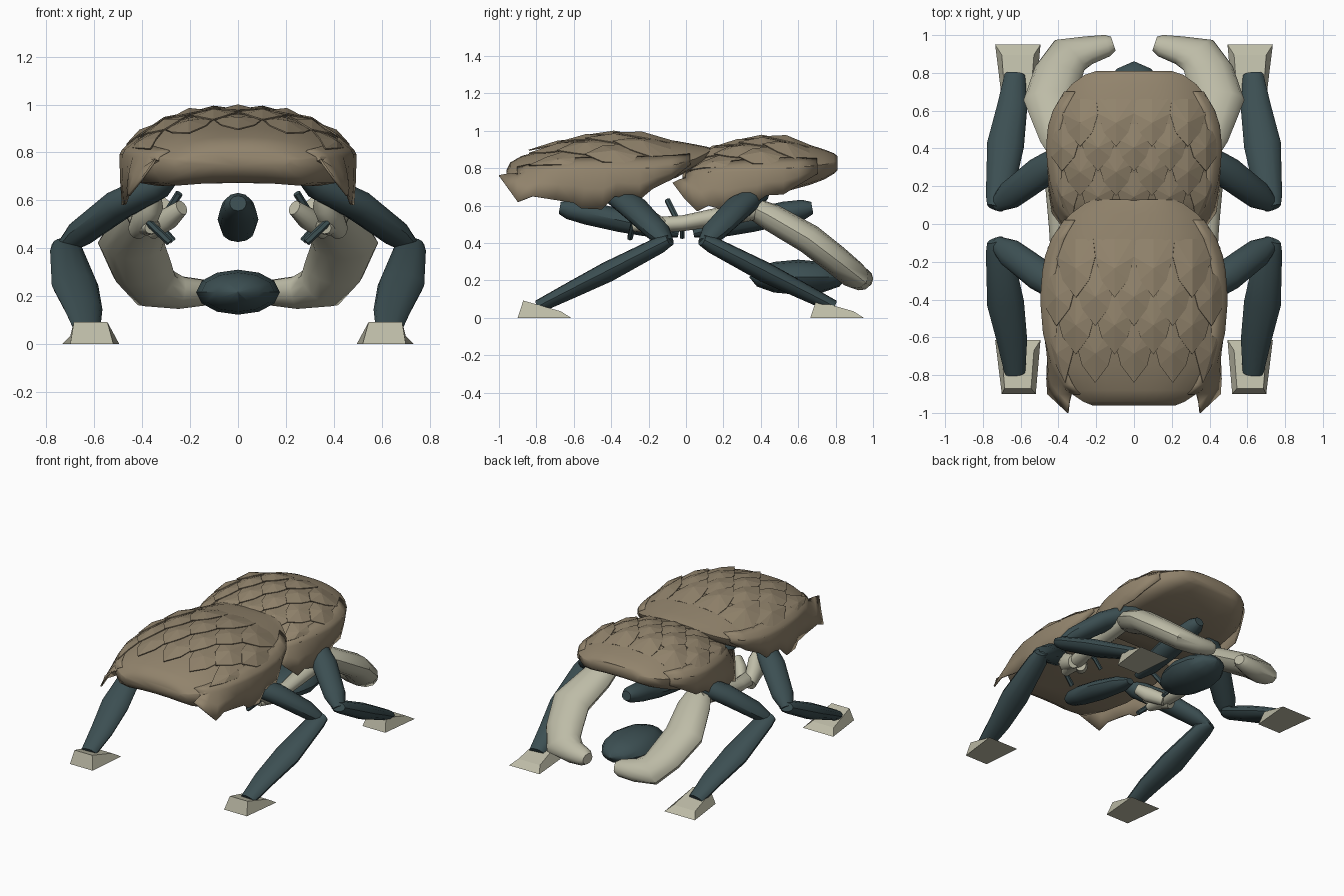
import bpy, bmesh, math
from mathutils import Vector

if "Cube" in bpy.data.objects:
    bpy.data.objects.remove(bpy.data.objects["Cube"])


def material(name, col):
    m = bpy.data.materials.new(name)
    m.diffuse_color = (*col, 1)
    m.use_nodes = True
    m.node_tree.nodes["Principled BSDF"].inputs["Base Color"].default_value = m.diffuse_color
    return m


BROWN = material("shell_brown", (0.285, 0.228, 0.150))
TEAL = material("dark_teal", (0.045, 0.078, 0.085))
BONE = material("bone", (0.51, 0.50, 0.385))


def add(name, verts, faces, mat, mirror=False, smooth=38, thick=0):
    me = bpy.data.meshes.new(name)
    me.from_pydata(verts, [], faces)
    bm = bmesh.new()
    bm.from_mesh(me)
    bmesh.ops.recalc_face_normals(bm, faces=bm.faces)
    bm.to_mesh(me)
    bm.free()
    me.materials.append(mat)
    ob = bpy.data.objects.new(name, me)
    bpy.context.collection.objects.link(ob)
    if smooth:
        bpy.ops.object.select_all(action='DESELECT')
        bpy.context.view_layer.objects.active = ob
        ob.select_set(True)
        bpy.ops.object.shade_smooth_by_angle(angle=math.radians(smooth))
    if thick:
        s = ob.modifiers.new("thickness", 'SOLIDIFY')
        s.thickness = thick
        s.offset = 0
    if mirror:
        ob.modifiers.new("mirror", 'MIRROR')
    return ob


def loft(name, rings, mat, **kw):
    n = len(rings[0])
    verts = [v for r in rings for v in r]
    faces = [(i*n+j, i*n+(j+1) % n, (i+1)*n+(j+1) % n, (i+1)*n+j)
             for i in range(len(rings)-1) for j in range(n)]
    faces += [tuple(range(n)), tuple(range((len(rings)-1)*n, len(rings)*n))]
    return add(name, verts, faces, mat, **kw)


def limb(name, path, mat, normal=(0, 0, 1), n=12, mirror=True):
    """path rows: x, y, z, half width, half thickness"""
    pts = [Vector(p[:3]) for p in path]
    rings = []
    for i, p in enumerate(path):
        t = (pts[min(i+1, len(pts)-1)] - pts[max(i-1, 0)]).normalized()
        side = t.cross(Vector(normal)).normalized()
        up = side.cross(t)
        rings.append([pts[i] + side*p[3]*math.cos(a) + up*p[4]*math.sin(a)
                      for a in (2*math.pi*k/n for k in range(n))])
    return loft(name, rings, mat, mirror=mirror)


def sample(rows, y):
    for a, b in zip(rows, rows[1:]):
        if y <= b[0]:
            f = max(0, (y-a[0])/(b[0]-a[0]))
            return [u+(v-u)*f for u, v in zip(a, b)]
    return rows[-1]


def dome(rows, x, y):
    _, w, top, mid, low = sample(rows, y)
    return mid + (top-mid)*(1-min(1, abs(x)/w)**2.8)


def shell(name, rows):
    rings = []
    for y, w, top, mid, low in rows:
        over = [(w*math.sin(a), y) for a in (math.pi*(k/16-0.5) for k in range(17))]
        ring = [(x, y, dome(rows, x, y)) for x, y in over]
        h = mid-low
        for f, g in ((.97, .5), (.88, .9), (.7, 1), (.4, .93), (0, .9),
                     (-.4, .93), (-.7, 1), (-.88, .9), (-.97, .5)):
            ring.append((w*f, y, mid-h*g))
        rings.append(ring)
    loft(name, rings, BROWN, smooth=50)


def skirt(name, rows, hem):
    """ragged side flap; hem rows: y, x, z of the lower edge and y of the upper edge"""
    verts = []
    for hy, hx, hz, uy in hem:
        _, w, top, mid, low = sample(rows, uy)
        verts += [(w*f, uy, dome(rows, w*f, uy)+0.002) for f in (.86, .94, .985)]
        verts += [(w+0.002, uy, mid-0.01),
                  ((w+hx)/2+.004, (uy+hy)/2, (mid+hz)/2), (hx, hy, hz)]
    faces = [(i*6+j, i*6+j+1, i*6+j+7, i*6+j+6)
             for i in range(len(hem)-1) for j in range(5)]
    add(name, verts, faces, BROWN, mirror=True, smooth=60, thick=0.01)


def scales(name, rows, roots, length, spacing, limit):
    """overlapping pointed, ridged plates with tips toward the front"""
    verts, faces = [], []
    for r, root in enumerate(roots):
        for c in range(-5, 6):
            cx = (c + (0.5 if r % 2 else 0))*spacing
            if abs(cx) > limit:
                continue
            hw = spacing*0.5
            b = len(verts)
            for fx, fy, lift in ((-.9, 0, -.004), (0, 0, .0), (.9, 0, -.004),
                                 (-1, .3, .004), (0, .5, .026), (1, .3, .004),
                                 (-.68, .7, .013), (.68, .7, .013), (0, 1, .020)):
                x, y = cx+fx*hw, root-fy*length
                edge = sample(rows, y)[1]*0.955      # keep plates within the rim
                x = max(-edge, min(edge, x))
                verts.append((x, y, dome(rows, x, y)+lift))
            faces += [tuple(b+i for i in f) for f in (
                (0, 1, 4), (0, 4, 3), (1, 2, 4), (2, 5, 4),
                (3, 4, 6), (4, 5, 7), (6, 4, 8), (4, 7, 8))]
    add(name, verts, faces, BROWN, smooth=0, thick=0.006)


# Shell sections: y, half width, top z, rim z, underside z
FRONT = [(-.96, .22, .79, .77, .74), (-.94, .27, .83, .77, .70), (-.88, .36, .865, .78, .662),
         (-.75, .43, .90, .79, .66), (-.58, .475, .95, .80, .66), (-.4, .49, .972, .80, .67),
         (-.2, .475, .968, .80, .70), (-.05, .42, .945, .82, .75), (.05, .34, .927, .85, .81),
         (.11, .26, .915, .88, .85), (.13, .21, .908, .895, .88)]
REAR = [(-.02, .30, .78, .75, .72), (.05, .37, .85, .77, .69), (.12, .41, .885, .78, .67),
        (.25, .445, .925, .79, .66), (.4, .46, .95, .795, .66), (.55, .445, .95, .80, .68),
        (.66, .395, .925, .81, .71), (.74, .33, .90, .82, .74), (.79, .26, .88, .83, .77),
        (.81, .2, .865, .835, .79)]
shell("front_shell", FRONT)
shell("rear_shell", REAR)

# Ragged side flaps
skirt("front_shell_flap", FRONT, [
    (-1.0, .35, .76, -.90), (-.95, .40, .69, -.85), (-.9, .455, .62, -.8), (-.82, .46, .65, -.74),
    (-.7, .455, .63, -.66), (-.6, .46, .615, -.58), (-.56, .47, .585, -.52), (-.45, .48, .58, -.43),
    (-.38, .475, .65, -.36), (-.25, .47, .63, -.25), (-.18, .45, .69, -.17), (-.08, .41, .74, -.08),
    (.02, .36, .82, .02)])
skirt("rear_shell_flap", REAR, [
    (-.07, .33, .72, 0), (-.01, .38, .64, .05), (.06, .43, .57, .1), (.12, .44, .60, .16),
    (.2, .45, .575, .23), (.3, .45, .61, .31), (.38, .45, .62, .38), (.43, .45, .655, .43),
    (.52, .44, .66, .52), (.6, .41, .71, .6), (.7, .36, .77, .7)])

# Back scales
scales("front_shell_scales", FRONT, (-.53, -.38, -.23, -.08), .31, .205, .42)
scales("rear_shell_scales", REAR, (.27, .40, .53, .66), .25, .19, .39)

# Legs, front and back
for tag, s in (("front", -1), ("rear", 1)):
    limb(tag + "_upper_leg", [
        (.27, s*.43, .70, .03, .03), (.33, s*.385, .665, .065, .06), (.5, s*.27, .58, .085, .065),
        (.66, s*.15, .46, .075, .055), (.73, s*.1, .40, .04, .03)], TEAL)
    limb(tag + "_lower_leg", [
        (.735, s*.085, .415, .045, .03), (.715, s*.14, .39, .07, .045), (.68, s*.42, .245, .098, .055),
        (.645, s*.62, .145, .08, .045), (.63, s*.79, .06, .055, .035)], TEAL)

# Wedge feet
for tag, o in (("front_foot", -.76), ("rear_foot", .805)):
    base = [(.52, -.14, 0), (.70, -.14, 0), (.735, .145, 0), (.495, .145, 0)]
    top = [(.545, -.11, .092), (.685, -.11, .092), (.70, .09, .035), (.53, .09, .035)]
    loft(tag, [[(x, y+o, z) for x, y, z in r] for r in (base, top)], BONE,
         mirror=True, smooth=0)

# Great curved pincer arms
limb("pincer_arm", [
    (.36, .37, .58, .085, .06), (.385, .46, .535, .115, .075), (.445, .66, .42, .14, .08),
    (.40, .80, .31, .13, .078), (.345, .89, .235, .12, .075), (.24, .92, .215, .08, .064),
    (.14, .945, .215, .06, .052), (.11, .955, .215, .04, .035)], BONE, (0, .55, .83))
limb("pincer_shoulder", [
    (.36, -.28, .485, .03, .025), (.38, -.2, .495, .06, .042), (.40, -.02, .505, .05, .042),
    (.405, .2, .545, .065, .05), (.39, .42, .58, .06, .05)], BONE)

# Small gripping hands with thin rods
limb("small_hand_outer", [(.42, -.12, .48, .045, .04), (.39, -.22, .525, .065, .055),
                          (.36, -.28, .58, .055, .05), (.35, -.31, .625, .03, .03)], BONE, (1, 0, 0))
limb("small_hand_inner", [(.36, -.12, .475, .04, .035), (.29, -.2, .525, .05, .045),
                          (.235, -.25, .57, .035, .03)], BONE, (1, 0, 0))
limb("upper_rod", [(.245, -.1, .63, .016, .016), (.32, -.04, .51, .016, .016)], TEAL, (0, 1, 0), 6)
limb("lower_rod", [(.375, -.28, .51, .016, .016), (.285, -.30, .425, .016, .016)], TEAL, (0, 1, 0), 6)
limb("cross_rod", [(.33, -.02, .5, .014, .014), (.27, -.02, .43, .014, .014)], TEAL, (0, 1, 0), 6)

# Underbody lobes, front and back
for tag, s in (("front_body_lobe", -1), ("rear_body_lobe", 1)):
    limb(tag, [(0, s*.04, .45, .03, .02), (0, s*.15, .475, .07, .05), (0, s*.35, .52, .085, .062),
               (0, s*.53, .56, .075, .062), (0, s*.63, .58, .06, .052),
               (0, s*.675, .588, .035, .032)], TEAL, mirror=False)

# Low slung head
head = [(-1, .02), (-.85, .53), (-.5, .87), (0, 1), (.5, .87), (.85, .53), (1, .02)]
limb("head", [(0, .60+.26*t, .217, .175*r, .094*r) for t, r in head], TEAL, mirror=False)
